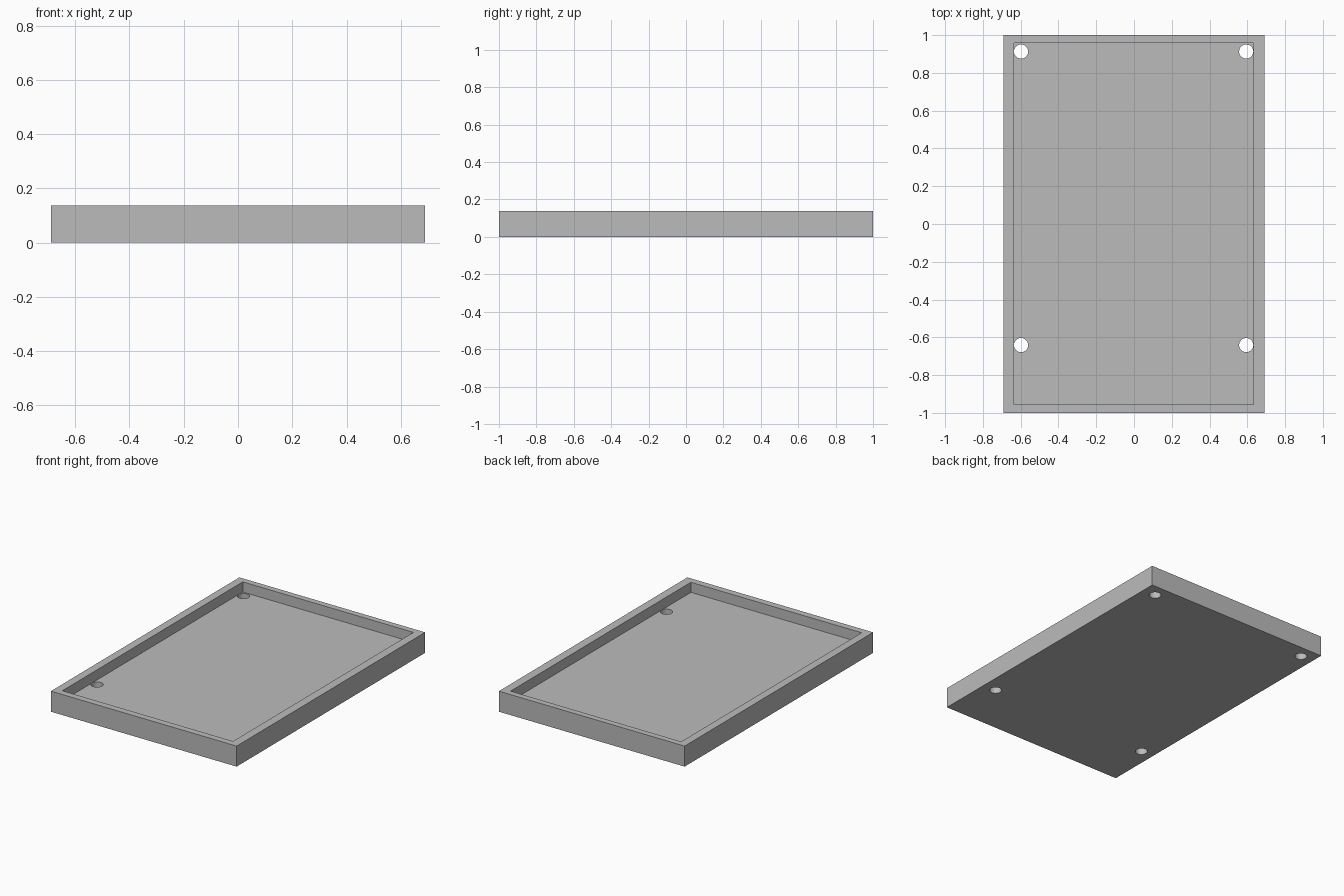
import bpy

# Remove the default cube
default = bpy.data.objects.get("Cube")
if default:
    bpy.data.objects.remove(default, do_unlink=True)

# Single flat colour
grey = bpy.data.materials.new("plain grey")
grey.use_nodes = True
colour = (0.5, 0.5, 0.5, 1)
grey.diffuse_color = colour
grey.node_tree.nodes["Principled BSDF"].inputs["Base Color"].default_value = colour


def box(name, low, high):
    """Axis-aligned box between two corners."""
    bpy.ops.mesh.primitive_cube_add(
        size=1, location=[(a + b) / 2 for a, b in zip(low, high)])
    obj = bpy.context.object
    obj.name = name
    obj.scale = [b - a for a, b in zip(low, high)]
    bpy.ops.object.transform_apply(location=False, rotation=False, scale=True)
    obj.data.materials.append(grey)
    return obj


def cut(target, cutter):
    """Subtract a hidden cutter from the target."""
    cutter.hide_render = True
    cutter.hide_set(True)
    cutter.display_type = 'WIRE'
    mod = target.modifiers.new(cutter.name, 'BOOLEAN')
    mod.operation = 'DIFFERENCE'
    mod.solver = 'EXACT'
    mod.object = cutter
    bpy.context.view_layer.objects.active = target
    bpy.ops.object.modifier_apply(modifier=mod.name)
    bpy.data.objects.remove(cutter, do_unlink=True)


# Shallow rectangular tray with a recessed floor
tray = box("tray", (-0.69, -1, 0), (0.69, 1, 0.138))
cut(tray, box("recess_cutter", (-0.636, -0.955, 0.07), (0.632, 0.959, 0.3)))

# Four screw holes through the floor
for x in (-0.598, 0.594):
    for y in (-0.641, 0.913):
        bpy.ops.mesh.primitive_cylinder_add(
            vertices=48, radius=0.0375, depth=0.6, location=(x, y, 0))
        hole = bpy.context.object
        hole.name = "hole_cutter"
        hole.data.materials.append(grey)
        cut(tray, hole)

# Smooth hole walls, sharp edges elsewhere
bpy.ops.object.select_all(action='DESELECT')
tray.select_set(True)
bpy.context.view_layer.objects.active = tray
bpy.ops.object.shade_smooth_by_angle()
